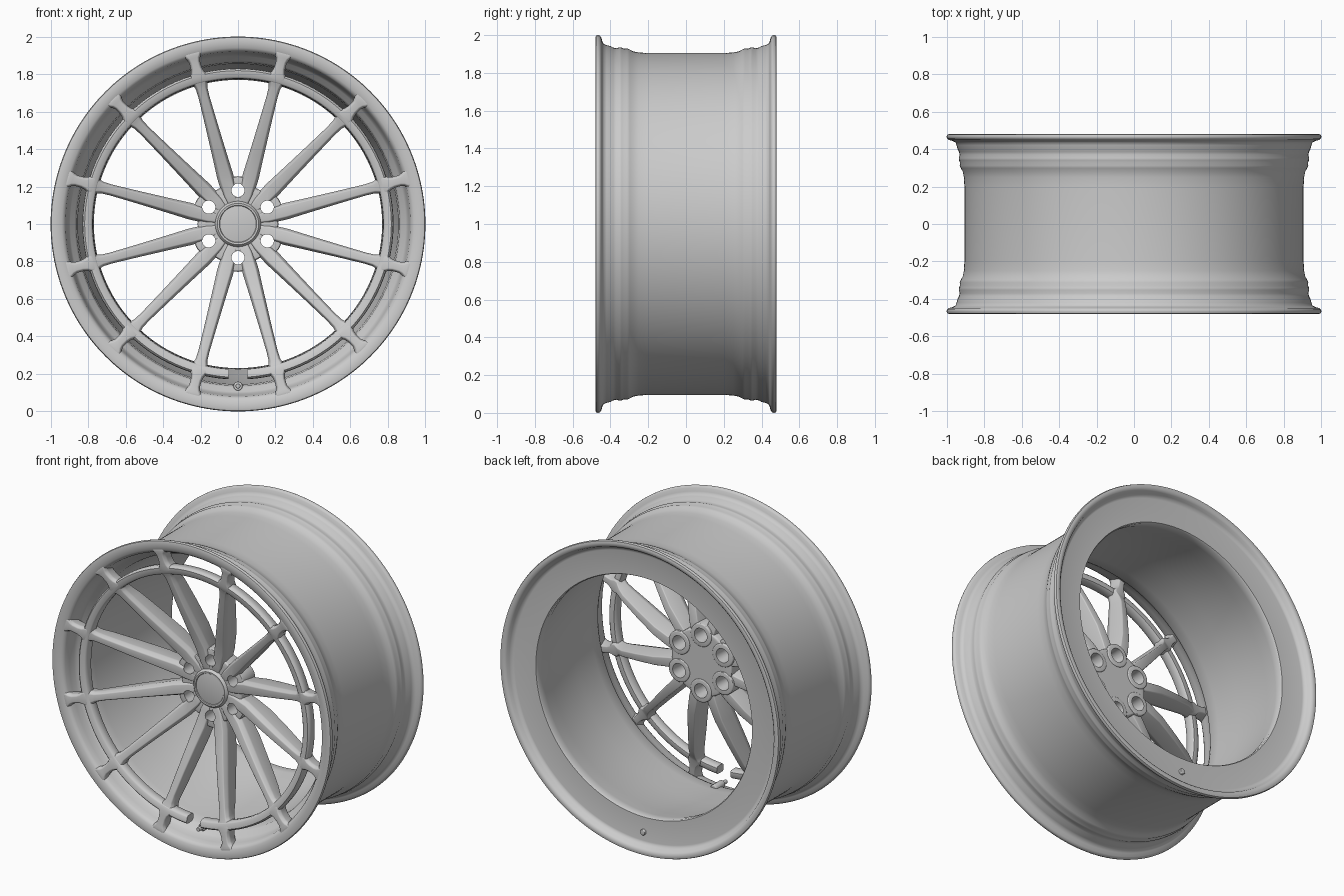
import bpy, bmesh
from math import radians, cos, sin, pi
from mathutils import Vector

cube = bpy.data.objects.get("Cube")
if cube:
    bpy.data.objects.remove(cube, do_unlink=True)

metal = bpy.data.materials.new("satin_grey_metal")
metal.use_nodes = True
metal.diffuse_color = (0.6, 0.6, 0.6, 1)
metal.node_tree.nodes["Principled BSDF"].inputs["Base Color"].default_value = (0.6, 0.6, 0.6, 1)


def place(r, angle, y, side=0.0):
    """Point at a radius and angle about the wheel axle, shifted sideways."""
    c, s = cos(angle), sin(angle)
    return Vector((r * c - side * s, y, 1 + r * s + side * c))


def shade(obj, angle):
    bpy.ops.object.select_all(action='DESELECT')
    bpy.context.view_layer.objects.active = obj
    obj.select_set(True)
    bpy.ops.object.shade_smooth_by_angle(angle=radians(angle))


def finish(name, bm, bevel=0.0):
    bmesh.ops.recalc_face_normals(bm, faces=bm.faces)
    mesh = bpy.data.meshes.new(name)
    bm.to_mesh(mesh)
    bm.free()
    obj = bpy.data.objects.new(name, mesh)
    bpy.context.collection.objects.link(obj)
    mesh.materials.append(metal)
    bpy.context.view_layer.objects.active = obj
    if bevel:
        mod = obj.modifiers.new("soft_edges", 'BEVEL')
        mod.width, mod.segments = bevel, 3
        mod.limit_method = 'ANGLE'
        mod.angle_limit = radians(25)
        bpy.ops.object.modifier_apply(modifier=mod.name)
    shade(obj, 45)
    return obj


def skin(bm, rows, loop):
    """Join equal closed rows of points; loop the rows or cap the ends."""
    rows = [[bm.verts.new(p) for p in row] for row in rows]
    n = len(rows[0])
    for i in range(len(rows) - (0 if loop else 1)):
        a, b = rows[i], rows[(i + 1) % len(rows)]
        for j in range(n):
            k = (j + 1) % n
            bm.faces.new((a[j], a[k], b[k], b[j]))
    if not loop:
        bm.faces.new(rows[0])
        bm.faces.new(rows[-1])


def turn(name, profile, start=0.0, sweep=360.0, steps=144):
    """Turn a closed (radius, y) profile about the axle."""
    bm = bmesh.new()
    full = sweep >= 360
    rows = []
    for i in range(steps if full else steps + 1):
        a = radians(start + sweep * i / steps)
        rows.append([place(r, a, y) for r, y in profile])
    skin(bm, rows, full)
    return finish(name, bm)


def arm(name, angle, stations, bevel):
    """Radial bar; each station is radius, width, front y, back y."""
    bm = bmesh.new()
    a = radians(angle)
    rows = []
    for r, w, front, back in stations:
        shoulder = front + 0.25 * (back - front)
        outline = [(-.34, front), (.34, front), (.5, shoulder),
                   (.34, back), (-.34, back), (-.5, shoulder)]
        rows.append([place(r, a, y, s * w) for s, y in outline])
    skin(bm, rows, False)
    return finish(name, bm, bevel)


def disc(name, r, y0, y1, centre_r=0.0, angle=0.0, r_back=None, bevel=0.0, sides=48):
    """Cylinder or cone along the axle direction."""
    bm = bmesh.new()
    mid = place(centre_r, angle, 0)
    rows = []
    for rad, y in ((r, y0), (r if r_back is None else r_back, y1)):
        rows.append([mid + Vector((rad * cos(2 * pi * i / sides), y,
                                   rad * sin(2 * pi * i / sides))) for i in range(sides)])
    skin(bm, rows, False)
    return finish(name, bm, bevel)


def drill(obj, angle):
    """Cut one tapered bolt hole at the given angle."""
    cutter = disc("bolt_hole_cutter", .026, -.40, -.05, .18, radians(angle), .053)
    cutter.hide_render = True
    mod = obj.modifiers.new("bolt_hole", 'BOOLEAN')
    mod.operation, mod.solver, mod.object = 'DIFFERENCE', 'EXACT', cutter
    bpy.context.view_layer.objects.active = obj
    bpy.ops.object.modifier_apply(modifier=mod.name)
    bpy.data.objects.remove(cutter, do_unlink=True)
    shade(obj, 30)


# Barrel: mirrored flange and bead ridges outside; dished front, conical bore
# and a flat recessed rear wall inside
flange = [(.985, -.48), (.996, -.477), (1, -.467), (.998, -.457), (.988, -.449),
          (.968, -.443), (.953, -.436), (.947, -.42), (.942, -.40), (.934, -.385),
          (.930, -.37), (.935, -.352), (.934, -.34), (.928, -.328), (.930, -.312),
          (.924, -.298), (.914, -.28), (.908, -.25), (.905, -.20)]
outer = flange + [(r, -y) for r, y in reversed(flange)]
inner = [(.968, .478), (.957, .468), (.95, .452), (.938, .437), (.925, .434), (.775, .43),
         (.769, .42), (.774, .37), (.80, .26), (.845, -.05), (.855, -.25), (.862, -.325),
         (.872, -.345), (.895, -.362), (.906, -.385), (.914, -.42), (.92, -.453),
         (.928, -.466), (.94, -.473), (.96, -.478)]
turn("barrel", outer + inner, steps=192)

# Inner ring just behind the spoke faces, open at the valve
turn("face_ring", [(.774, -.425), (.777, -.445), (.785, -.453), (.818, -.456), (.827, -.448),
                   (.83, -.43), (.826, -.395), (.815, -.385), (.785, -.385), (.776, -.395)],
     start=-86.5, sweep=353, steps=180)

# Twelve spokes sweeping from the recessed hub to the rim lip, each notched by a bolt hole
stations = [(.09, .05, -.272, -.165), (.16, .082, -.282, -.162), (.26, .09, -.297, -.168),
            (.38, .08, -.335, -.19), (.55, .068, -.385, -.25), (.70, .06, -.425, -.31),
            (.75, .064, -.438, -.34), (.772, .08, -.445, -.355), (.79, .11, -.452, -.365),
            (.812, .11, -.458, -.37), (.835, .074, -.462, -.375), (.86, .06, -.465, -.38),
            (.895, .06, -.469, -.385), (.915, .076, -.472, -.39), (.93, .105, -.474, -.40),
            (.95, .12, -.473, -.43)]
for i in range(12):
    spoke = arm("spoke_%d" % (i + 1), 15 + 30 * i, stations, .006)
    drill(spoke, 30 + 60 * (i // 2))

# Lobed hub: a central plate with a boss around each of six tapered bolt holes
hub = disc("hub", .215, -.272, -.156, bevel=.012, sides=96)
for i in range(6):
    angle = 30 + 60 * i
    drill(hub, angle)
    boss = disc("bolt_boss_%d" % (i + 1), .075, -.276, -.15, .18, radians(angle), bevel=.008)
    drill(boss, angle)

# Centre cap inside a shallow rim
turn("cap_rim", [(.095, -.285), (.10, -.292), (.11, -.293), (.12, -.283),
                 (.128, -.25), (.095, -.25)], steps=72)
disc("centre_cap", .10, -.288, -.25, bevel=.003)

# Valve at the bottom of the barrel and its small plug on the rear face
disc("valve_base", .024, -.37, -.28, .865, -pi / 2, bevel=.005, sides=24)
disc("valve_stem", .013, -.41, -.34, .865, -pi / 2, bevel=.003, sides=24)
disc("rear_plug", .018, .42, .448, .87, -pi / 2, bevel=.004, sides=24)
